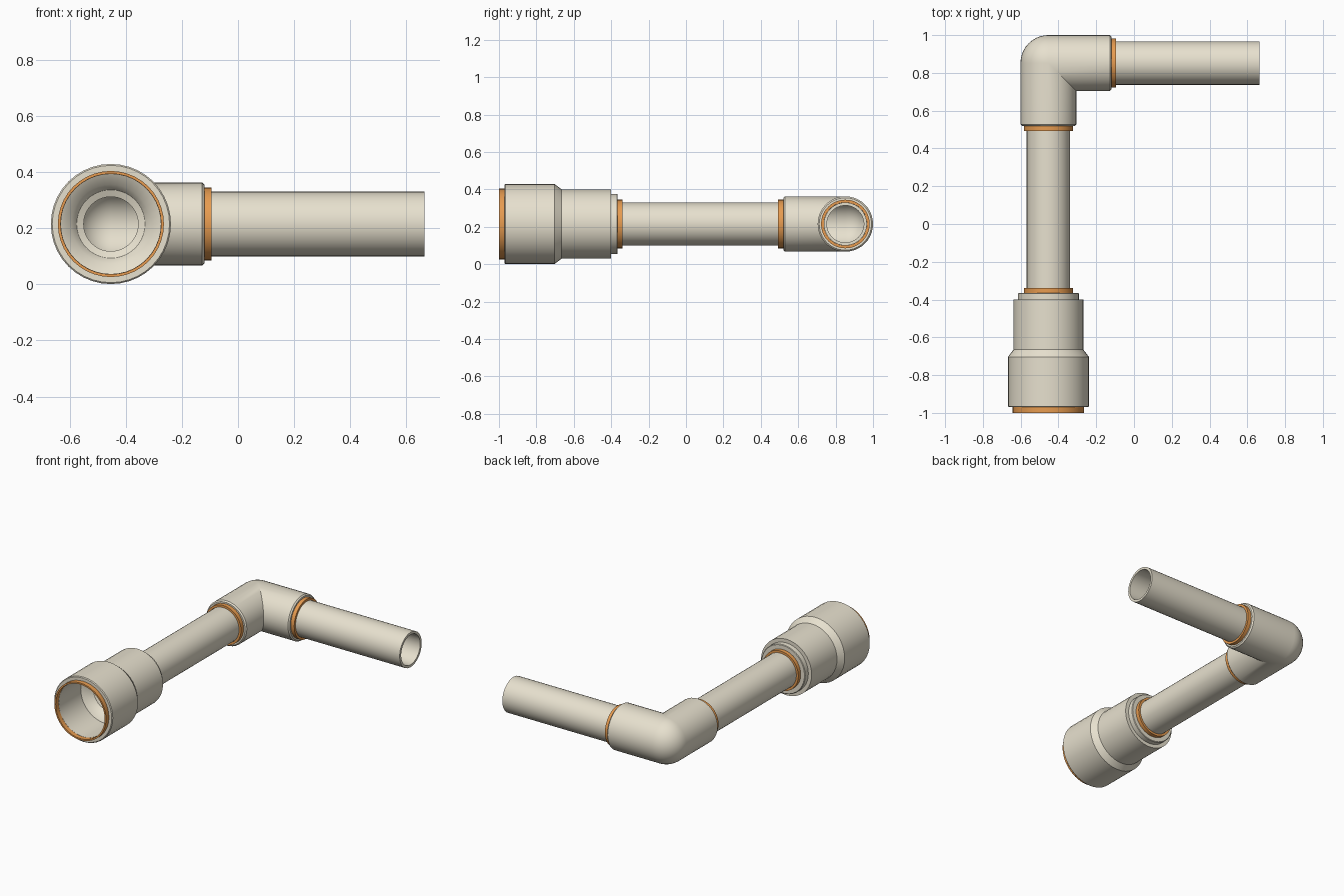
import bpy, bmesh
from math import sin, cos, pi, radians
from mathutils import Vector

if "Cube" in bpy.data.objects:
    bpy.data.objects.remove(bpy.data.objects["Cube"])

SIDES = 40
CX, CY, CZ = -0.453, 0.852, 0.215      # point where both pipe axes meet


def material(name, color):
    m = bpy.data.materials.new(name)
    m.diffuse_color = color
    m.use_nodes = True
    m.node_tree.nodes["Principled BSDF"].inputs["Base Color"].default_value = m.diffuse_color
    return m


CREAM = material("cream_plastic", (0.80, 0.75, 0.62, 1))
ORANGE = material("orange_seal", (0.80, 0.33, 0.08, 1))


def build_loft(name, rings, mat):
    """Skin a closed loop of equally sized rings into one solid object."""
    bm = bmesh.new()
    rows = [[bm.verts.new(p) for p in ring] for ring in rings]
    for a, b in zip(rows, rows[1:] + rows[:1]):
        for i in range(SIDES):
            j = (i + 1) % SIDES
            bm.faces.new((a[i], a[j], b[j], b[i]))
    bmesh.ops.remove_doubles(bm, verts=bm.verts, dist=1e-5)
    bmesh.ops.recalc_face_normals(bm, faces=bm.faces)
    mesh = bpy.data.meshes.new(name)
    bm.to_mesh(mesh)
    bm.free()
    ob = bpy.data.objects.new(name, mesh)
    bpy.context.collection.objects.link(ob)
    mesh.materials.append(mat)
    bpy.ops.object.select_all(action='DESELECT')
    ob.select_set(True)
    bpy.context.view_layer.objects.active = ob
    bpy.ops.object.shade_smooth_by_angle(angle=radians(30))
    return ob


def ring(axis, pos, r):
    """Circle around the y-running or x-running pipe axis."""
    pts = []
    for i in range(SIDES):
        u, v = r * cos(2 * pi * i / SIDES), r * sin(2 * pi * i / SIDES)
        pts.append(Vector((CX + u, pos, CZ + v)) if axis == 'y'
                   else Vector((pos, CY - u, CZ + v)))
    return pts


def tube(name, axis, profile, mat):
    """Revolve a closed (position, radius) profile about an axis."""
    return build_loft(name, [ring(axis, p, r) for p, r in profile], mat)


def sleeve(name, axis, a, b, r_out, r_in, mat):
    return tube(name, axis, [(a, r_out), (b, r_out), (b, r_in), (a, r_in)], mat)


def corner(r, steps=10):
    """Mitred inside, ball-shaped outside: rings turning from y to x."""
    rings = []
    for s in range(steps + 1):
        phi = pi / 2 * s / steps
        pts = []
        for i in range(SIDES):
            u, v = r * cos(2 * pi * i / SIDES), r * sin(2 * pi * i / SIDES)
            if u > 0:
                pts.append(Vector((CX + u, CY - u, CZ + v)))
            else:
                pts.append(Vector((CX + u * cos(phi), CY - u * sin(phi), CZ + v)))
        rings.append(pts)
    return rings


# Elbow fitting
y_end, x_end, R, r_in = 0.52, -0.12, 0.148, 0.117
elbow = [ring('y', y_end, 0.14), ring('y', y_end + 0.008, R)]
elbow += corner(R)
elbow += [ring('x', x_end - 0.008, R), ring('x', x_end, 0.14), ring('x', x_end, r_in)]
elbow += corner(r_in)[::-1]
elbow += [ring('y', y_end, r_in)]
build_loft("elbow_fitting", elbow, CREAM)

# Pipes
sleeve("long_pipe", 'y', -0.66, 0.72, 0.115, 0.097, CREAM)
sleeve("short_pipe", 'x', -0.32, 0.665, 0.115, 0.099, CREAM)

# Reducing coupling, open at the front
tube("reducing_coupling", 'y', [
    (-0.97, 0.209), (-0.965, 0.214), (-0.703, 0.214), (-0.665, 0.185),
    (-0.40, 0.185), (-0.40, 0.161), (-0.368, 0.161), (-0.365, 0.157),
    (-0.365, 0.116), (-0.66, 0.116), (-0.66, 0.097), (-0.68, 0.097),
    (-0.69, 0.122), (-0.72, 0.141), (-0.74, 0.178), (-0.97, 0.178)], CREAM)

# Orange seals
sleeve("socket_seal", 'y', -1.0, -0.96, 0.189, 0.179, ORANGE)
for name, axis, a, b in (("coupling_seal", 'y', -0.37, -0.34),
                         ("elbow_seal_front", 'y', 0.493, 0.525),
                         ("elbow_seal_side", 'x', -0.125, -0.095)):
    sleeve(name, axis, a, b, 0.13, 0.1155, ORANGE)
